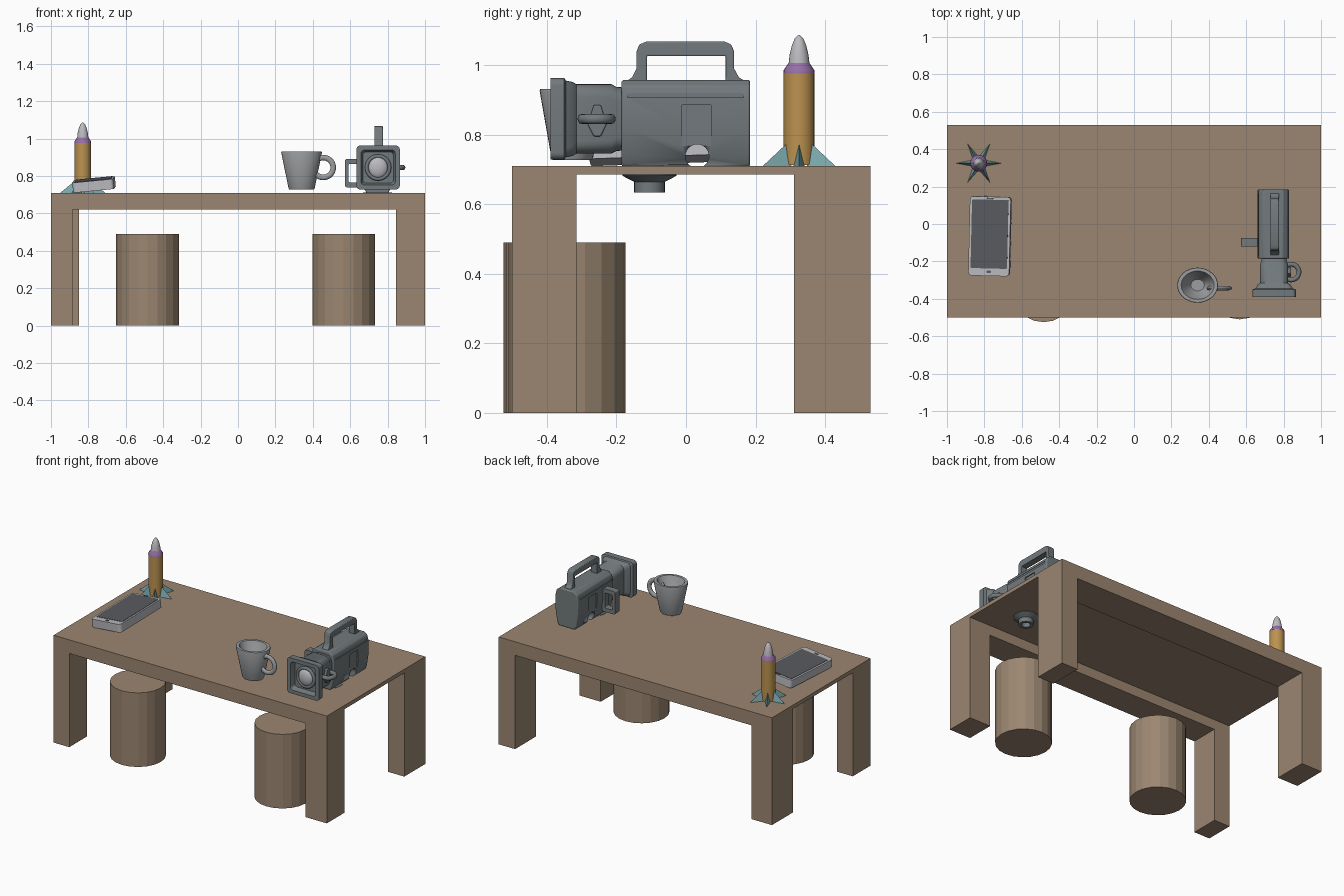
import bpy, bmesh, math
from math import sin, cos, pi, radians
from mathutils import Matrix, Vector

if "Cube" in bpy.data.objects:
    bpy.data.objects.remove(bpy.data.objects["Cube"])


def material(name, rgb):
    m = bpy.data.materials.new(name)
    m.diffuse_color = (*rgb, 1)
    m.use_nodes = True
    m.node_tree.nodes["Principled BSDF"].inputs["Base Color"].default_value = m.diffuse_color
    return m


WOOD = material("wood", (0.33, 0.24, 0.165))
METAL = material("dark_metal", (0.17, 0.195, 0.205))
BRASS = material("brass", (0.50, 0.29, 0.08))
PURPLE = material("purple", (0.30, 0.16, 0.38))
TEAL = material("teal", (0.20, 0.40, 0.43))
PALE = material("pale_grey", (0.50, 0.50, 0.53))
SCREEN = material("screen", (0.10, 0.105, 0.115))
CERAMIC = material("ceramic", (0.33, 0.34, 0.35))


def make(name, bm, mat, smooth=False, bevel=0):
    bmesh.ops.recalc_face_normals(bm, faces=bm.faces)
    me = bpy.data.meshes.new(name)
    bm.to_mesh(me)
    bm.free()
    ob = bpy.data.objects.new(name, me)
    bpy.context.collection.objects.link(ob)
    me.materials.append(mat)
    if bevel:
        b = ob.modifiers.new("bevel", 'BEVEL')
        b.width, b.segments = bevel, 3
    if smooth:
        bpy.ops.object.select_all(action='DESELECT')
        ob.select_set(True)
        bpy.context.view_layer.objects.active = ob
        bpy.ops.object.shade_smooth_by_angle(angle=radians(35))
    return ob


def box(name, x0, x1, y0, y1, z0, z1, mat, bevel=0):
    bm = bmesh.new()
    bmesh.ops.create_cube(bm, size=1)
    for v in bm.verts:
        v.co = ((x0 + x1) / 2 + v.co.x * (x1 - x0), (y0 + y1) / 2 + v.co.y * (y1 - y0),
                (z0 + z1) / 2 + v.co.z * (z1 - z0))
    return make(name, bm, mat, bool(bevel), bevel)


def loft(name, rings, mat, smooth=True, caps=True, bevel=0):
    """Skin a list of closed rings with equal point counts."""
    bm = bmesh.new()
    rows = [[bm.verts.new(p) for p in r] for r in rings]
    n = len(rows[0])
    for a, b in zip(rows, rows[1:]):
        for i in range(n):
            bm.faces.new((a[i], a[(i + 1) % n], b[(i + 1) % n], b[i]))
    if caps:
        bm.faces.new(rows[0])
        bm.faces.new(rows[-1])
    return make(name, bm, mat, smooth, bevel)


def lathe(name, profile, cx, cy, mat, n=32, sy=1, smooth=True):
    return loft(name, [[(cx + r * cos(2 * pi * i / n), cy + sy * r * sin(2 * pi * i / n), z)
                        for i in range(n)] for r, z in profile], mat, smooth)


def torus(name, centre, major, minor, flat, axis, mat):
    """Ring whose axis is 'Y' or 'Z'; flat scales its thickness along the axis."""
    bm, n, m = bmesh.new(), 32, 12
    rows = []
    for i in range(n):
        a, row = 2 * pi * i / n, []
        for j in range(m):
            b = 2 * pi * j / m
            r, h = major + minor * cos(b), minor * flat * sin(b)
            p = (r * cos(a), r * sin(a), h) if axis == 'Z' else (r * cos(a), h, r * sin(a))
            row.append(bm.verts.new(Vector(p) + Vector(centre)))
        rows.append(row)
    for i in range(n):
        a, b = rows[i], rows[(i + 1) % n]
        for j in range(m):
            bm.faces.new((a[j], a[(j + 1) % m], b[(j + 1) % m], b[j]))
    return make(name, bm, mat, True)


def rounded(hx, hz, r, k=6):
    """Rounded rectangle outline."""
    pts = []
    for q, (sx, sz) in enumerate(((1, 1), (-1, 1), (-1, -1), (1, -1))):
        for i in range(k + 1):
            a = pi / 2 * (q + i / k)
            pts.append((sx * (hx - r) + r * cos(a), sz * (hz - r) + r * sin(a)))
    return pts


def cut(ob, cutters):
    """Subtract helpers, bake the result and remove them."""
    bpy.context.view_layer.objects.active = ob
    for m in [m.name for m in ob.modifiers if m.type == 'BEVEL']:
        bpy.ops.object.modifier_apply(modifier=m)
    for c in cutters:
        c.hide_render = True
        m = ob.modifiers.new("cut", 'BOOLEAN')
        m.operation, m.object, m.solver = 'DIFFERENCE', c, 'EXACT'
        bpy.ops.object.modifier_apply(modifier=m.name)
        bpy.data.objects.remove(c)


# Table: thin top, deep front and back beams, four legs of differing width
box("table_top", -1, 1, -0.5, 0.53, 0.685, 0.71, WOOD)
for side, y0, y1, wl, wr in (("front", -0.5, -0.315, 0.115, 0.155), ("back", 0.31, 0.53, 0.15, 0.12)):
    box(side + "_beam", -1, 1, y0, y1, 0.62, 0.685, WOOD)
    box(side + "_left_leg", -1, -1 + wl, y0, y1, 0, 0.62, WOOD)
    box(side + "_right_leg", 1 - wr, 1, y0, y1, 0, 0.62, WOOD)

# Stools
for nm, x, y in (("left_stool", -0.483, -0.357), ("right_stool", 0.565, -0.342)):
    lathe(nm, [(0.168, 0), (0.168, 0.49)], x, y, WOOD, 20, smooth=False)

# Toy rocket
RX, RY = -0.83, 0.325
lathe("rocket_body", [(0.044, 0.712), (0.044, 0.978)], RX, RY, BRASS, 24)
lathe("rocket_band", [(0.045, 0.976), (0.044, 0.985), (0.030, 1.006)], RX, RY, PURPLE, 24)
lathe("rocket_nose", [(0.030, 1.004), (0.027, 1.03), (0.021, 1.055), (0.013, 1.075), (0.003, 1.086)],
      RX, RY, PALE, 24)
for k in range(6):
    bm = bmesh.new()
    vs = [bm.verts.new(p) for p in ((0.12, 0, 0.71), (0.035, -0.016, 0.71), (0.035, 0.016, 0.71),
                                    (0.04, 0, 0.775))]
    for f in ((0, 1, 2), (0, 1, 3), (0, 2, 3), (1, 2, 3)):
        bm.faces.new([vs[i] for i in f])
    bm.transform(Matrix.Translation((RX, RY, 0)) @ Matrix.Rotation(k * pi / 3, 4, 'Z'))
    make(f"rocket_fin_{k + 1}", bm, TEAL)

# Phone, lying slightly tilted
tilt = (Matrix.Translation((-0.77, -0.065, 0.755)) @ Matrix.Rotation(radians(-1.5), 4, 'Z')
        @ Matrix.Rotation(radians(-5.5), 4, 'Y') @ Matrix.Rotation(radians(2), 4, 'X'))
for nm, hx, hy, r, yc, z0, z1, mt in (
        ("phone_case", 0.11, 0.212, 0.02, 0, -0.028, 0.026, PALE),
        ("phone_screen", 0.098, 0.184, 0.008, 0.012, 0.02, 0.028, SCREEN),
        ("phone_button", 0.012, 0.006, 0.005, -0.19, 0.02, 0.028, SCREEN),
        ("phone_speaker", 0.02, 0.003, 0.002, 0.203, 0.02, 0.028, SCREEN)):
    ob = loft(nm, [[(x, y + yc, z) for x, y in rounded(hx, hy, r)] for z in (z0, z1)], mt)
    ob.data.transform(tilt)

# Mug
lathe("mug_cup", [(0.066, 0.727), (0.07, 0.735), (0.109, 0.925), (0.107, 0.931), (0.088, 0.931),
                  (0.084, 0.925), (0.042, 0.77), (0.036, 0.765)], 0.34, -0.327, CERAMIC, 32, 0.86)
torus("mug_handle", (0.456, -0.343, 0.845), 0.053, 0.015, 0.75, 'Y', CERAMIC)

# Camera body: faceted cross-section along y, with side recesses, slots and a tunnel
CX = 0.745
half = [(0.058, 0.708), (0.072, 0.735), (0.085, 0.82), (0.083, 0.91), (0.075, 0.94), (0.052, 0.957)]
section = [(CX + x, z) for x, z in half] + [(CX - x, z) for x, z in reversed(half)]
body = loft("camera_body", [[(x, y, z) for x, z in section] for y in (-0.185, 0.184)], METAL, bevel=0.006)
cutters = []
for s in (-1, 1):
    xs = sorted((CX + s * 0.077, CX + s * 0.12))
    cutters.append(box("recess_cutter", *xs, -0.012, 0.072, 0.69, 0.885, METAL))
    xs = sorted((CX + s * 0.078, CX + s * 0.12))
    cutters.append(box("slot_cutter", *xs, -0.168, 0.165, 0.906, 0.92, METAL))
tunnel = [[(x, 0.032 + 0.034 * cos(2 * pi * i / 24), 0.738 + 0.034 * sin(2 * pi * i / 24))
           for i in range(24)] for x in (0.6, 0.9)]
cutters.append(loft("tunnel_cutter", tunnel, METAL))
cut(body, cutters)

# Carry handle: arch with flared feet
arch = [(-0.175, 0.95), (-0.155, 0.965), (-0.142, 0.99), (-0.142, 1.04), (-0.134, 1.059), (-0.115, 1.067),
        (0.112, 1.067), (0.13, 1.059), (0.138, 1.04), (0.138, 0.99), (0.152, 0.965), (0.175, 0.95),
        (0.114, 0.95), (0.114, 1.026), (-0.112, 1.026), (-0.112, 0.95)]
loft("camera_handle", [[(x, y, z) for y, z in arch] for x in (0.729, 0.775)], METAL, bevel=0.004)

# Lens barrel flowing into a square hollow hood
HX, HZ = 0.749, 0.845
stations = [(-0.17, 0.066, 0.09, 0.04), (-0.2, 0.068, 0.092, 0.04), (-0.215, 0.075, 0.1, 0.04),
            (-0.315, 0.075, 0.1, 0.035), (-0.325, 0.088, 0.106, 0.03), (-0.345, 0.1, 0.11, 0.025),
            (-0.35, 0.116, 0.117, 0.02), (-0.39, 0.116, 0.117, 0.02), (-0.39, 0.092, 0.093, 0.018),
            (-0.355, 0.082, 0.083, 0.018)]
loft("lens_hood", [[(HX + x, y, HZ + z) for x, z in rounded(hx, hz, r)] for y, hx, hz, r in stations], METAL)
torus("lens_ring", (HX, -0.36, HZ), 0.061, 0.01, 1, 'Y', METAL)
bm = bmesh.new()
bmesh.ops.create_uvsphere(bm, u_segments=24, v_segments=16, radius=1)
bm.transform(Matrix.Translation((HX, -0.356, HZ)) @ Matrix.Diagonal((0.052, 0.026, 0.058, 1)))
make("lens_glass", bm, PALE, True)

# Finger loop and rib on the right of the barrel
torus("barrel_loop", (0.84, -0.257, 0.845), 0.042, 0.013, 1.1, 'Z', METAL)
rib = [(-0.283, 0.83), (-0.265, 0.885), (-0.245, 0.885), (-0.228, 0.83), (-0.245, 0.795), (-0.265, 0.795)]
loft("barrel_rib", [[(x, y, z) for y, z in rib] for x in (0.81, 0.84)], METAL, bevel=0.004)

# Side viewer: open frame on the left
frame = [[(0.619 + x, y, 0.815 + z) for x, z in rounded(hx, hz, r)]
         for y, hx, hz, r in ((-0.12, 0.047, 0.076, 0.012), (-0.075, 0.047, 0.076, 0.012),
                              (-0.075, 0.028, 0.05, 0.008), (-0.12, 0.028, 0.05, 0.008),
                              (-0.12, 0.047, 0.076, 0.012))]
loft("side_viewer", frame, METAL, caps=False)

# Mount under the camera, poking through the table top
lathe("camera_mount", [(0.078, 0.712), (0.078, 0.682), (0.06, 0.672), (0.044, 0.664), (0.044, 0.634),
                       (0.026, 0.634), (0.024, 0.66)], CX, -0.105, METAL, 24)
